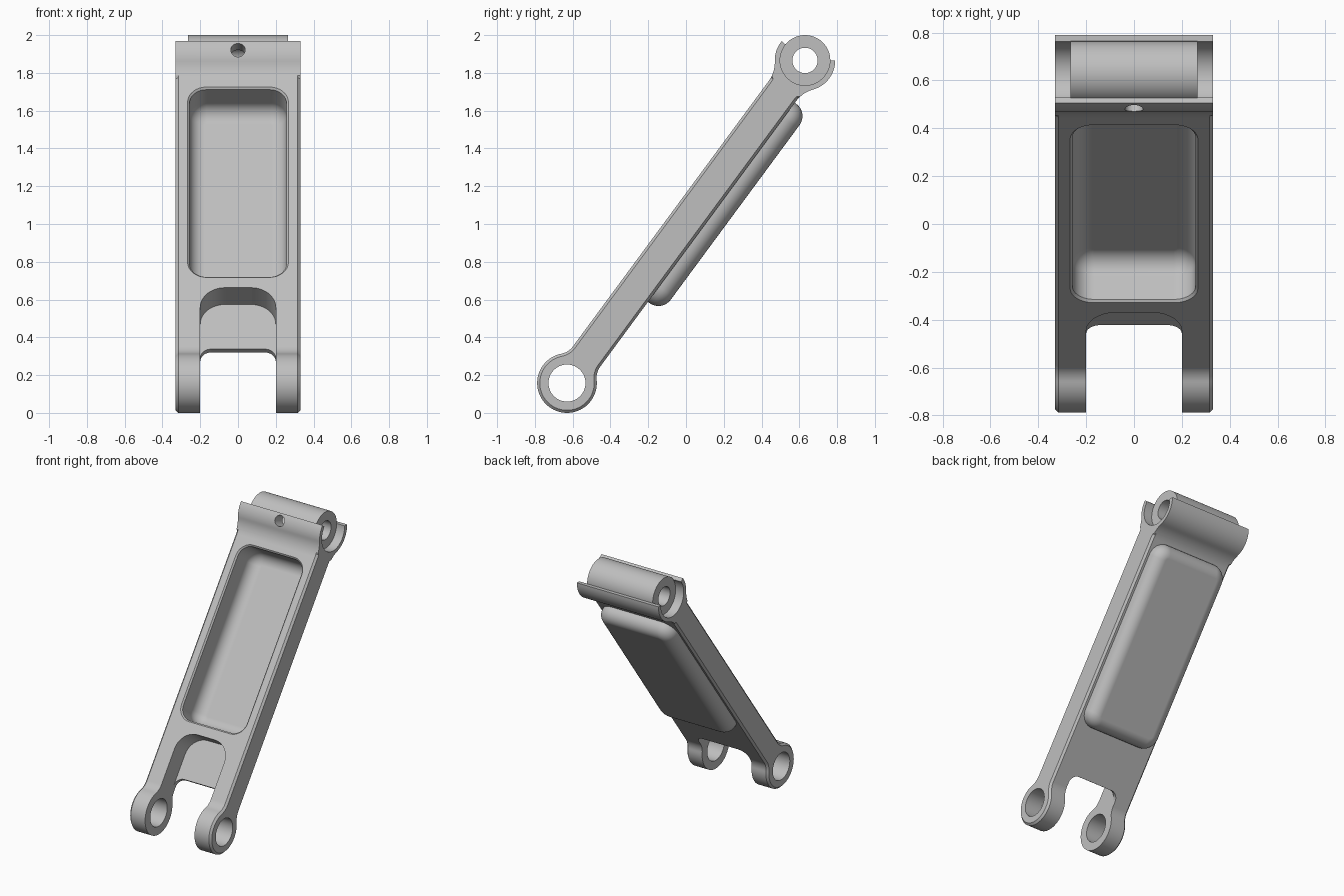
import bpy, bmesh, math
from math import sin, cos, sqrt, atan2, radians, pi
from mathutils import Matrix, Vector

cube = bpy.data.objects.get("Cube")
if cube:
    bpy.data.objects.remove(cube, do_unlink=True)

# Pivot layout: the arm is built along local y (length) with local z = front face
DY, DZ = 1.26, 1.708
L = sqrt(DY * DY + DZ * DZ)
U, V = DY / L, DZ / L
PLACE = Matrix(((1, 0, 0, 0), (0, U, -V, -0.63), (0, V, U, 0.158), (0, 0, 0, 1)))

HALF_W, HALF_T = 0.33, 0.09          # arm half width and half thickness
EYE_R, EYE_FILLET, EYE_HOLE = 0.158, 0.10, 0.098
HEAD_R, HEAD_FILLET, BUSH_R, BUSH_HOLE = 0.16, 0.17, 0.134, 0.067

grey = bpy.data.materials.new("machined grey")
grey.use_nodes = True
grey.diffuse_color = (0.52, 0.52, 0.52, 1)
grey.node_tree.nodes["Principled BSDF"].inputs["Base Color"].default_value = (0.52, 0.52, 0.52, 1)


def make_object(name, bm):
    bmesh.ops.recalc_face_normals(bm, faces=bm.faces)
    me = bpy.data.meshes.new(name)
    bm.to_mesh(me)
    bm.free()
    me.materials.append(grey)
    ob = bpy.data.objects.new(name, me)
    bpy.context.collection.objects.link(ob)
    return ob


def arc(cy, cz, r, a0, a1, n):
    return [(cy + r * cos(a0 + (a1 - a0) * i / n), cz + r * sin(a0 + (a1 - a0) * i / n))
            for i in range(n + 1)]


def cylinder(name, r, start, end, n=64):
    start, end = Vector(start), Vector(end)
    d = end - start
    bm = bmesh.new()
    m = Matrix.Translation((start + end) / 2) @ d.to_track_quat('Z', 'Y').to_matrix().to_4x4()
    bmesh.ops.create_cone(bm, cap_ends=True, segments=n, radius1=r, radius2=r,
                          depth=d.length, matrix=m)
    return make_object(name, bm)


def rounded_block(name, half_x, y0, y1, corner, levels, n=10):
    """Loft of rounded rectangles; levels are (inset, height) pairs."""
    bm = bmesh.new()
    rings = []
    for inset, z in levels:
        r = max(corner - inset, 0.006)
        cx, cy = half_x - inset - r, (y1 - y0) / 2 - inset - r
        mid, ring = (y0 + y1) / 2, []
        for k, (sx, sy) in enumerate(((1, 1), (-1, 1), (-1, -1), (1, -1))):
            for p in arc(sx * cx, mid + sy * cy, r, k * pi / 2, (k + 1) * pi / 2, n):
                ring.append(bm.verts.new((p[0], p[1], z)))
        rings.append(ring)
    count = len(rings[0])
    for a, b in zip(rings, rings[1:]):
        for i in range(count):
            j = (i + 1) % count
            bm.faces.new((a[i], a[j], b[j], b[i]))
    bm.faces.new(rings[0])
    bm.faces.new(rings[-1])
    return make_object(name, bm)


def combine(ob, other, operation):
    mod = ob.modifiers.new(operation, 'BOOLEAN')
    mod.operation, mod.solver, mod.object = operation, 'EXACT', other
    other.hide_render = True
    bpy.context.view_layer.update()
    deps = bpy.context.evaluated_depsgraph_get()
    me = bpy.data.meshes.new_from_object(ob.evaluated_get(deps))
    ob.modifiers.clear()
    ob.data = me


def finish(ob):
    ob.data.transform(PLACE)
    bpy.ops.object.select_all(action='DESELECT')
    ob.select_set(True)
    bpy.context.view_layer.objects.active = ob
    bpy.ops.object.shade_smooth_by_angle(angle=radians(28))
    mod = ob.modifiers.new("even shading", 'WEIGHTED_NORMAL')
    mod.keep_sharp = True


# Side profile: round eye, straight beam, open cradle
def profile_side(tip):
    h1, h2 = HALF_T + EYE_FILLET, HALF_T + HEAD_FILLET
    d1 = sqrt((EYE_R + EYE_FILLET) ** 2 - h1 ** 2)
    d2 = sqrt((HEAD_R + HEAD_FILLET) ** 2 - h2 ** 2)
    a1, a2 = atan2(h1, d1), atan2(h2, d2)
    pts = arc(0, 0, EYE_R, pi, a1, 28)
    pts += arc(d1, h1, EYE_FILLET, a1 + pi, 1.5 * pi, 10)[1:]
    pts += arc(L - d2, h2, HEAD_FILLET, 1.5 * pi, 2 * pi - a2, 10)
    pts += arc(L, 0, HEAD_R, pi - a2, tip, 16)[1:]
    return pts


front_tip, back_tip = radians(87), radians(53.6)
outline = profile_side(front_tip)
outline += arc(L, 0, BUSH_R - 0.002, front_tip, 2 * pi - back_tip, 48)
outline += [(y, -z) for y, z in reversed(profile_side(back_tip)[1:])]

bm = bmesh.new()
face = bm.faces.new([bm.verts.new((-HALF_W, y, z)) for y, z in outline])
ext = bmesh.ops.extrude_face_region(bm, geom=[face])
bmesh.ops.translate(bm, vec=(2 * HALF_W, 0, 0),
                    verts=[g for g in ext["geom"] if isinstance(g, bmesh.types.BMVert)])
bmesh.ops.recalc_face_normals(bm, faces=bm.faces)
# Chamfered outer edges, running out below the cradle
rim = [e for e in bm.edges if abs(e.verts[0].co.x - e.verts[1].co.x) < 1e-5
       and max(v.co.y for v in e.verts) < L - 0.16]
bmesh.ops.bevel(bm, geom=rim, offset=0.014, segments=1, affect='EDGES', profile=0.5)
arm = make_object("link_arm", bm)

helpers = []


def apply_part(ob, part, operation):
    combine(ob, part, operation)
    if part not in helpers:
        helpers.append(part)


# Soft-edged tray bulging from the back
R = 0.08
soft = [(R * (1 - cos(i * pi / 16)), -0.10 - R * sin(i * pi / 16)) for i in range(9)]
apply_part(arm, rounded_block("tray_form", 0.30, 0.60, 1.91, 0.10, [(0, -0.05)] + soft), 'UNION')

# Pocket sunk from the front, with chamfered rim and rounded floor
bowl = [(0.01 + R * (1 - cos(i * pi / 16)), -0.04 - R * sin(i * pi / 16)) for i in range(9)]
apply_part(arm, rounded_block("pocket_cutter", 0.267, 0.629, 1.881, 0.10,
                              [(-0.01, 0.10), (0.01, 0.08)] + bowl), 'DIFFERENCE')

# Fork recess leaving a thin web, then the through notch
apply_part(arm, rounded_block("recess_cutter", 0.20, -0.6, 0.561, 0.13,
                              [(0, 0.4), (0, -0.06)]), 'DIFFERENCE')
apply_part(arm, rounded_block("notch_cutter", 0.20, -0.6, 0.268, 0.06,
                              [(0, 0.4), (0, -0.4)]), 'DIFFERENCE')

# Eye bores
apply_part(arm, cylinder("eye_cutter", EYE_HOLE, (-0.5, 0, 0), (0.5, 0, 0)), 'DIFFERENCE')

# Bushing in the cradle, with bore and radial oil hole
bushing = cylinder("upper_bushing", BUSH_R, (-0.265, L, 0), (0.265, L, 0), 96)
apply_part(bushing, cylinder("bore_cutter", BUSH_HOLE, (-0.5, L, 0), (0.5, L, 0)), 'DIFFERENCE')
ang = radians(106)
oil = cylinder("oil_hole_cutter", 0.038, (0, L, 0),
               (0, L + 0.3 * cos(ang), 0.3 * sin(ang)), 32)
apply_part(bushing, oil, 'DIFFERENCE')
apply_part(arm, oil, 'DIFFERENCE')

for h in helpers:
    bpy.data.objects.remove(h, do_unlink=True)
for part in (arm, bushing):
    finish(part)
